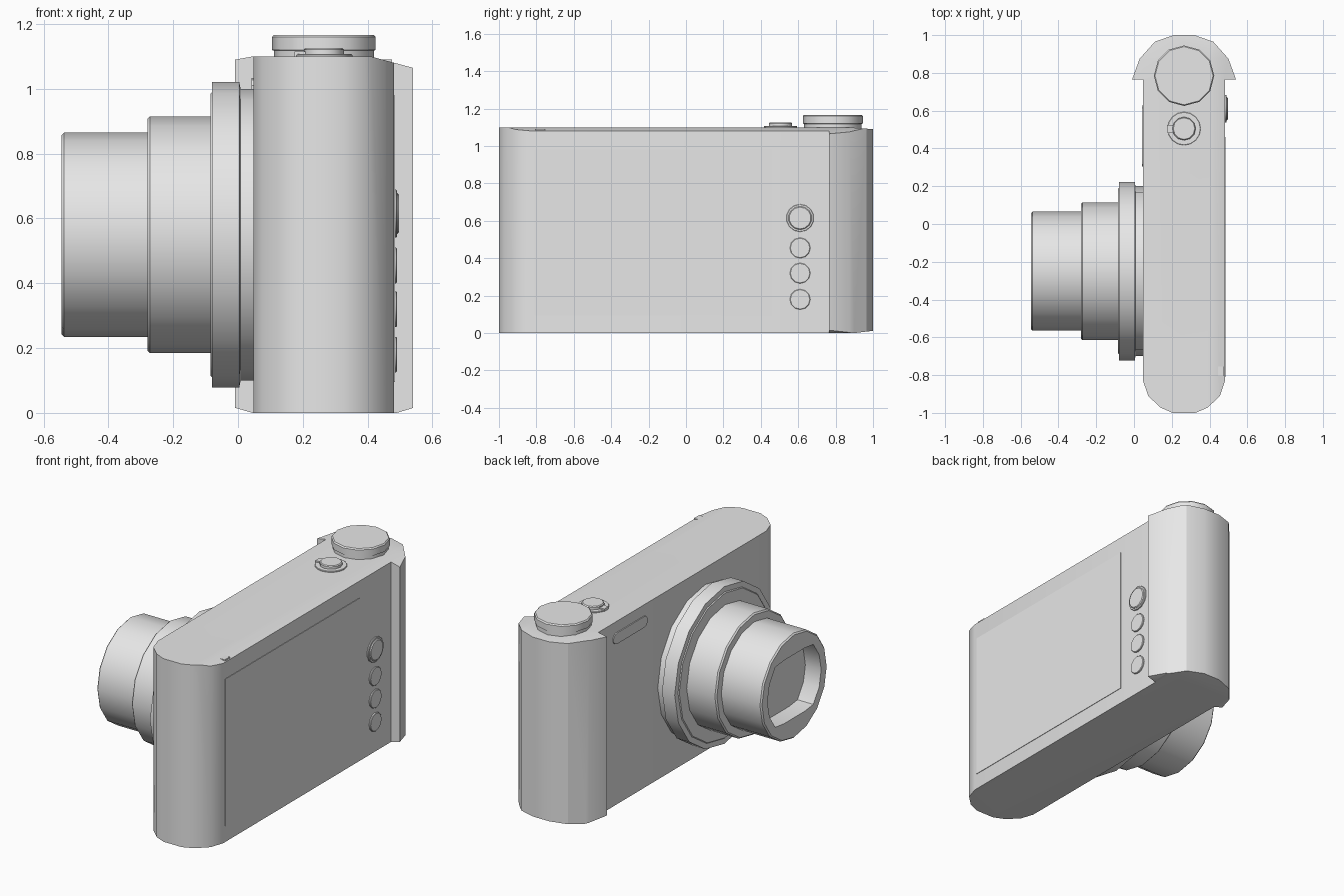
import bpy, bmesh
from math import sin, cos, pi, radians
from mathutils import Matrix, Vector

cube = bpy.data.objects.get("Cube")
if cube:
    bpy.data.objects.remove(cube)

grey = bpy.data.materials.new("light_grey")
grey.use_nodes = True
grey.diffuse_color = (0.8, 0.8, 0.8, 1)
grey.node_tree.nodes["Principled BSDF"].inputs["Base Color"].default_value = (0.8, 0.8, 0.8, 1)

MID_X = 0.265
BACK_X = 0.482
TOP_Z = 1.1
# Local z becomes world x; local x, y become world y, z
SIDEWAYS = Matrix(((0, 0, 1, 0), (1, 0, 0, 0), (0, 1, 0, 0), (0, 0, 0, 1)))


def finish(name, bm, matrix=Matrix(), angle=35):
    bmesh.ops.recalc_face_normals(bm, faces=bm.faces[:])
    bm.transform(matrix)
    mesh = bpy.data.meshes.new(name)
    bm.to_mesh(mesh)
    bm.free()
    mesh.materials.append(grey)
    mesh.shade_smooth()
    mesh.set_sharp_from_angle(angle=radians(angle))
    obj = bpy.data.objects.new(name, mesh)
    bpy.context.scene.collection.objects.link(obj)
    return obj


def prism(outline, low, high):
    """Extrude a flat outline along local z."""
    bm = bmesh.new()
    base = bm.faces.new([bm.verts.new((x, y, low)) for x, y in outline])
    side = bmesh.ops.extrude_face_region(bm, geom=[base])["geom"]
    verts = [v for v in side if isinstance(v, bmesh.types.BMVert)]
    bmesh.ops.translate(bm, verts=verts, vec=(0, 0, high - low))
    if not base.is_valid or len(bm.faces) < len(outline) + 2:
        bmesh.ops.holes_fill(bm, edges=bm.edges[:], sides=0)
    return bm


def turned(name, rings, sides, matrix, angle=35):
    """Join rings of (height, radius, flat limit) into a closed solid."""
    bm = bmesh.new()
    loops = []
    for height, radius, limit in rings:
        loop = []
        for i in range(sides):
            a = 2 * pi * i / sides
            x = max(-limit, min(limit, radius * cos(a)))
            loop.append(bm.verts.new((x, radius * sin(a), height)))
        loops.append(loop)
    for low, high in zip(loops, loops[1:]):
        for i in range(sides):
            j = (i + 1) % sides
            bm.faces.new((low[i], low[j], high[j], high[i]))
    bm.faces.new(loops[0][::-1])
    bm.faces.new(loops[-1])
    return finish(name, bm, matrix, angle)


def knob(name, place, tilt, radius, height, sides, bevel=0.005):
    """Round button with a chamfered rim."""
    matrix = Matrix.Translation(place) @ Matrix.Rotation(tilt, 4, "Y")
    rings = [(-0.01, radius, 1), (height - bevel, radius, 1), (height, radius - bevel, 1)]
    return turned(name, rings, sides, matrix)


def rectangle(x0, x1, y0, y1):
    return [(x0, y0), (x1, y0), (x1, y1), (x0, y1)]


# Body with a rounded end and a wider rounded grip
half = [(0.06, -1.0), (0.125, -0.972), (0.19, -0.91), (0.217, -0.83),
        (0.217, 0.765), (0.275, 0.765), (0.235, 0.875), (0.155, 0.965), (0.055, 1.0)]
outline = [(MID_X + x, y) for x, y in half] + [(MID_X - x, y) for x, y in reversed(half)]
bm = prism(outline, 0, TOP_Z)
# Sloping trims on the top and bottom edges
trims = [((0.41, 0, TOP_Z), (0.035, 0, 0.13)),
         ((0.045, 0, TOP_Z), (-0.01, 0, 0.055)),
         ((0.49, 0, 0), (0.015, 0, -0.05)),
         ((0.045, 0, 0), (-0.016, 0, -0.055)),
         ((0, 0.87, TOP_Z), (0, 0.01, 0.13)),
         ((0, 0.9, 0), (0, 0.012, -0.1))]
for point, normal in trims:
    bmesh.ops.bisect_plane(bm, geom=bm.verts[:] + bm.edges[:] + bm.faces[:], dist=1e-5,
                           plane_co=point, plane_no=Vector(normal).normalized(),
                           clear_outer=True)
    bmesh.ops.holes_fill(bm, edges=[e for e in bm.edges if e.is_boundary], sides=0)
finish("body", bm, angle=28)

# Telescoping lens with a flat-sided recess in its front
lens_place = Matrix.Translation((0, -0.25, 0.55)) @ Matrix.Rotation(-pi / 2, 4, "Y")
turned("lens_mount", [(-0.06, 0.45, 1), (-0.008, 0.45, 1), (-0.004, 0.472, 1),
                      (0.08, 0.472, 1), (0.08, 0.44, 1), (0.085, 0.435, 1)], 16, lens_place)
turned("lens_middle_barrel", [(0.07, 0.365, 1), (0.272, 0.365, 1),
                              (0.28, 0.357, 1)], 16, lens_place)
turned("lens_front_barrel", [(0.27, 0.315, 1), (0.537, 0.315, 1), (0.545, 0.307, 1),
                             (0.545, 0.255, 0.19), (0.44, 0.255, 0.19)], 16, lens_place)

# Mode dial on the grip
dial_place = Matrix.Translation((MID_X, 0.785, TOP_Z))
turned("mode_dial", [(-0.01, 0.154, 1), (0.018, 0.154, 1), (0.02, 0.16, 1),
                     (0.06, 0.16, 1), (0.067, 0.154, 1)], 12, dial_place)

# Shutter button with its zoom collar and lever
knob("zoom_collar", (MID_X, 0.505, TOP_Z), 0, 0.088, 0.007, 16, 0.002)
knob("shutter_button", (MID_X, 0.505, TOP_Z), 0, 0.062, 0.026, 12)
finish("zoom_lever", prism(rectangle(0.175, 0.21, 0.485, 0.525), TOP_Z, TOP_Z + 0.015))

# Small catch near the far corner of the top
finish("top_catch", prism(rectangle(0.44, 0.476, -0.805, -0.755), 1.07, 1.091))

# Buttons on the back
knob("back_button_flange", (BACK_X, 0.61, 0.615), pi / 2, 0.074, 0.008, 14, 0.002)
knob("back_button_large", (BACK_X, 0.61, 0.615), pi / 2, 0.063, 0.015, 14)
for i, z in enumerate((0.455, 0.32, 0.18)):
    knob(f"back_button_{i + 1}", (BACK_X, 0.61, z), pi / 2, 0.055, 0.009, 12, 0.003)

# Display plate
finish("screen", prism(rectangle(-0.81, 0.46, 0.095, 0.98), BACK_X - 0.004, BACK_X + 0.003),
       SIDEWAYS)

# Pill-shaped flash window
pill = []
for centre, start in ((0.595, -pi / 2), (0.335, pi / 2)):
    for i in range(6):
        a = start + pi * i / 5
        pill.append((centre + 0.033 * cos(a), 1.0 + 0.033 * sin(a)))
finish("flash_window", prism(pill, 0.042, 0.055), SIDEWAYS)
